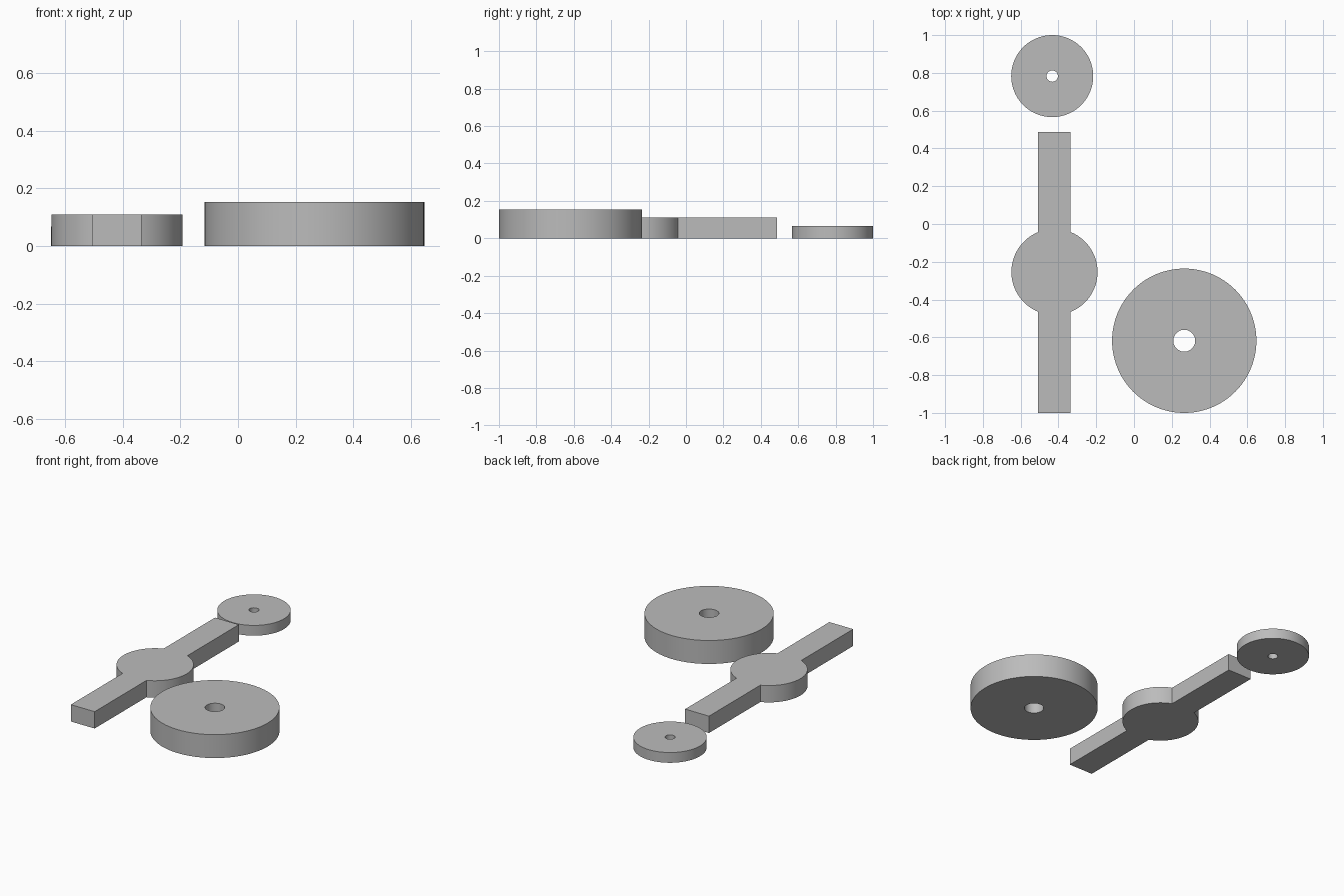
import bpy, bmesh, math

if "Cube" in bpy.data.objects:
    bpy.data.objects.remove(bpy.data.objects["Cube"])

grey = bpy.data.materials.new("plain grey")
grey.diffuse_color = (0.5, 0.5, 0.5, 1)
grey.use_nodes = True
grey.node_tree.nodes["Principled BSDF"].inputs["Base Color"].default_value = grey.diffuse_color


def arc(cx, cy, r, a0, a1, n):
    """n + 1 points along an arc, ends included."""
    return [(cx + r * math.cos(a0 + (a1 - a0) * i / n),
             cy + r * math.sin(a0 + (a1 - a0) * i / n)) for i in range(n + 1)]


def finish(name, bm):
    bmesh.ops.recalc_face_normals(bm, faces=bm.faces[:])
    mesh = bpy.data.meshes.new(name)
    bm.to_mesh(mesh)
    bm.free()
    mesh.materials.append(grey)
    obj = bpy.data.objects.new(name, mesh)
    bpy.context.collection.objects.link(obj)
    bpy.ops.object.select_all(action='DESELECT')
    obj.select_set(True)
    bpy.context.view_layer.objects.active = obj
    bpy.ops.object.shade_smooth_by_angle(angle=math.radians(30))


def holed_disc(name, cx, cy, radius, hole, height, n=96):
    """Flat disc with a round hole through its centre."""
    bm = bmesh.new()
    section = [(hole, 0), (radius, 0), (radius, height), (hole, height)]
    rings = [[bm.verts.new((x, y, z)) for x, y in arc(cx, cy, r, 0, math.tau, n)[:-1]]
             for r, z in section]
    for k in range(4):
        a, b = rings[k], rings[(k + 1) % 4]
        for i in range(n):
            j = (i + 1) % n
            bm.faces.new((a[i], a[j], b[j], b[i]))
    finish(name, bm)


def hub_bar(name, cx, cy, radius, half_width, y0, y1, height):
    """Straight bar with a round hub, extruded from one outline."""
    t = math.asin(half_width / radius)
    h = math.pi / 2
    outline = arc(cx, cy, radius, -h + t, h - t, 40)
    outline += [(cx + half_width, y1), (cx - half_width, y1)]
    outline += arc(cx, cy, radius, h + t, 3 * h - t, 40)
    outline += [(cx - half_width, y0), (cx + half_width, y0)]
    bm = bmesh.new()
    base = bm.faces.new([bm.verts.new((x, y, 0)) for x, y in outline])
    top = bmesh.ops.extrude_face_region(bm, geom=[base], use_keep_orig=True)["geom"]
    bmesh.ops.translate(bm, vec=(0, 0, height),
                        verts=[v for v in top if isinstance(v, bmesh.types.BMVert)])
    finish(name, bm)


# Two wheels and the bar, laid flat
holed_disc("large_wheel", 0.266, -0.618, 0.382, 0.058, 0.153)
holed_disc("small_wheel", -0.433, 0.783, 0.217, 0.03, 0.067)
hub_bar("hub_bar", -0.421, -0.254, 0.228, 0.086, -1.0, 0.487, 0.11)
